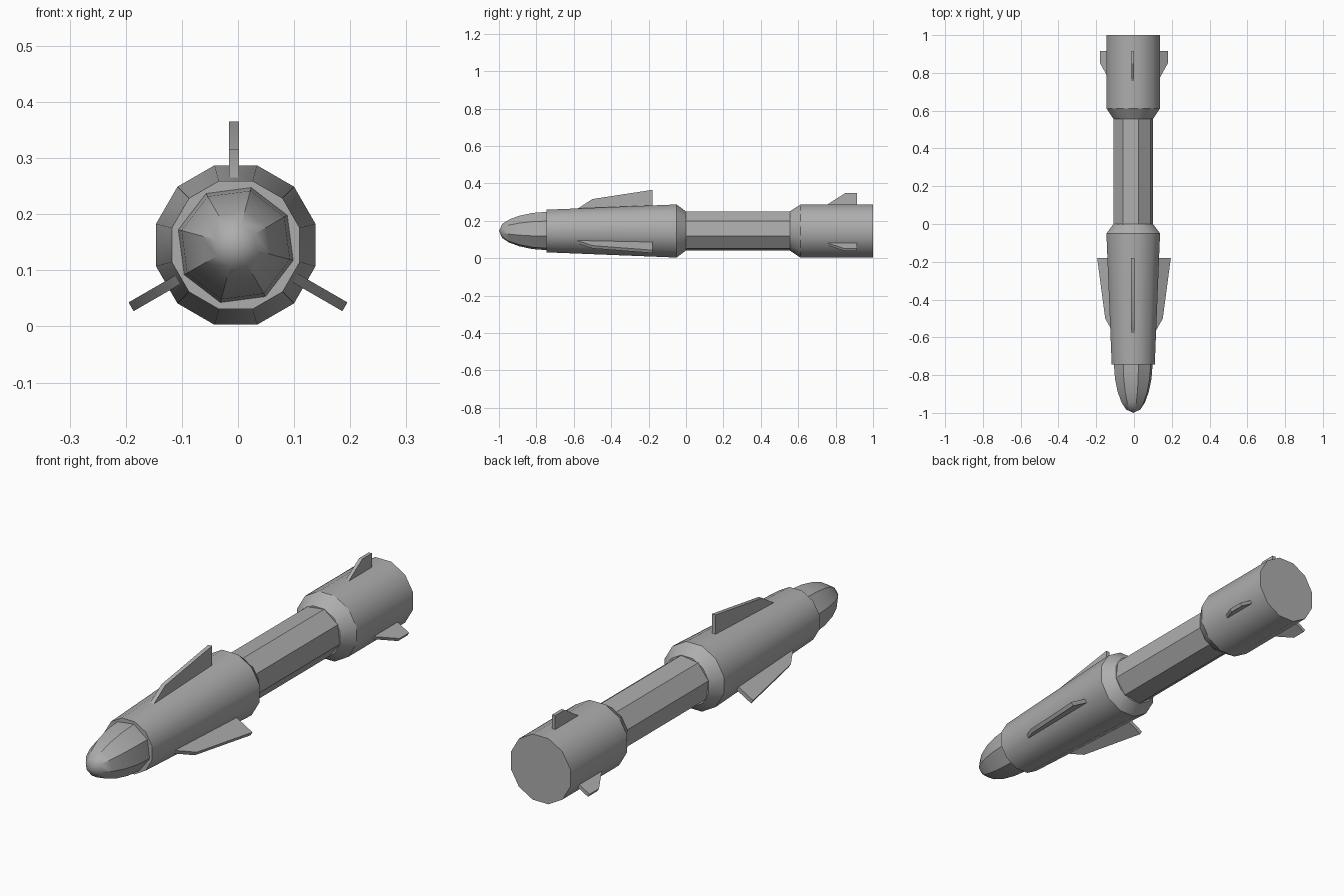
import bpy, bmesh, math
from mathutils import Matrix, Vector

if "Cube" in bpy.data.objects:
    bpy.data.objects.remove(bpy.data.objects["Cube"], do_unlink=True)

AXIS_X, AXIS_Z = -0.004, 0.145

grey = bpy.data.materials.new("plain grey")
grey.use_nodes = True
colour = (0.42, 0.42, 0.42, 1)
grey.diffuse_color = colour
grey.node_tree.nodes["Principled BSDF"].inputs["Base Color"].default_value = colour


def finish(name, bm):
    bmesh.ops.recalc_face_normals(bm, faces=bm.faces)
    mesh = bpy.data.meshes.new(name)
    bm.to_mesh(mesh)
    bm.free()
    mesh.materials.append(grey)
    obj = bpy.data.objects.new(name, mesh)
    bpy.context.collection.objects.link(obj)
    bpy.ops.object.select_all(action='DESELECT')
    obj.select_set(True)
    bpy.context.view_layer.objects.active = obj
    bpy.ops.object.shade_smooth_by_angle(angle=math.radians(32))
    return obj


def lathe(name, profile, sides, turn=0):
    """Closed solid around the long axis from (y, radius) pairs."""
    bm = bmesh.new()
    rings = []
    for y, r in profile:
        angles = [math.radians(turn) + math.tau * i / sides for i in range(sides)]
        rings.append([bm.verts.new((AXIS_X + r * math.cos(a), y, AXIS_Z + r * math.sin(a)))
                      for a in angles])
    for a, b in zip(rings, rings[1:]):
        for i in range(sides):
            j = (i + 1) % sides
            bm.faces.new((a[i], a[j], b[j], b[i]))
    bm.faces.new(rings[0])
    bm.faces.new(rings[-1])
    bmesh.ops.remove_doubles(bm, verts=bm.verts, dist=0.0005)
    return finish(name, bm)


def fins(name, outline, thickness):
    """Three plates at 120 degrees from a (y, radius) outline."""
    for label, degrees, x in (("top", 0, -0.007), ("left", 120, 0), ("right", -120, 0)):
        bm = bmesh.new()
        face = bm.faces.new([bm.verts.new((-thickness / 2, y, r)) for y, r in outline])
        side = bmesh.ops.extrude_face_region(bm, geom=[face])["geom"]
        bmesh.ops.translate(bm, vec=Vector((thickness, 0, 0)),
                            verts=[v for v in side if isinstance(v, bmesh.types.BMVert)])
        place = Matrix.Translation((x, 0, AXIS_Z)) @ Matrix.Rotation(math.radians(degrees), 4, 'Y')
        bm.transform(place)
        finish(f"{label}_{name}", bm)


# Faceted nose and the slim tube share the same eight-sided section
lathe("nose", [(-0.73, 0.106), (-0.745, 0.106), (-0.82, 0.1), (-0.89, 0.085),
               (-0.945, 0.064), (-0.982, 0.039), (-1, 0)], 8, 30)
lathe("tube", [(-0.03, 0.107), (0.58, 0.107)], 8, 30)

# Twelve-sided front body and rear motor
lathe("front_body", [(-0.745, 0.118), (-0.05, 0.147), (0, 0.108)], 12, 15)
lathe("rear_motor", [(0.555, 0.108), (0.612, 0.147), (1, 0.147)], 12, 15)

# Long front fins and short tail fins
fins("front_fin", [(-0.585, 0.116), (-0.5, 0.171), (-0.18, 0.22), (-0.18, 0.12)], 0.018)
fins("tail_fin", [(0.75, 0.138), (0.85, 0.202), (0.915, 0.202), (0.915, 0.125)], 0.015)
